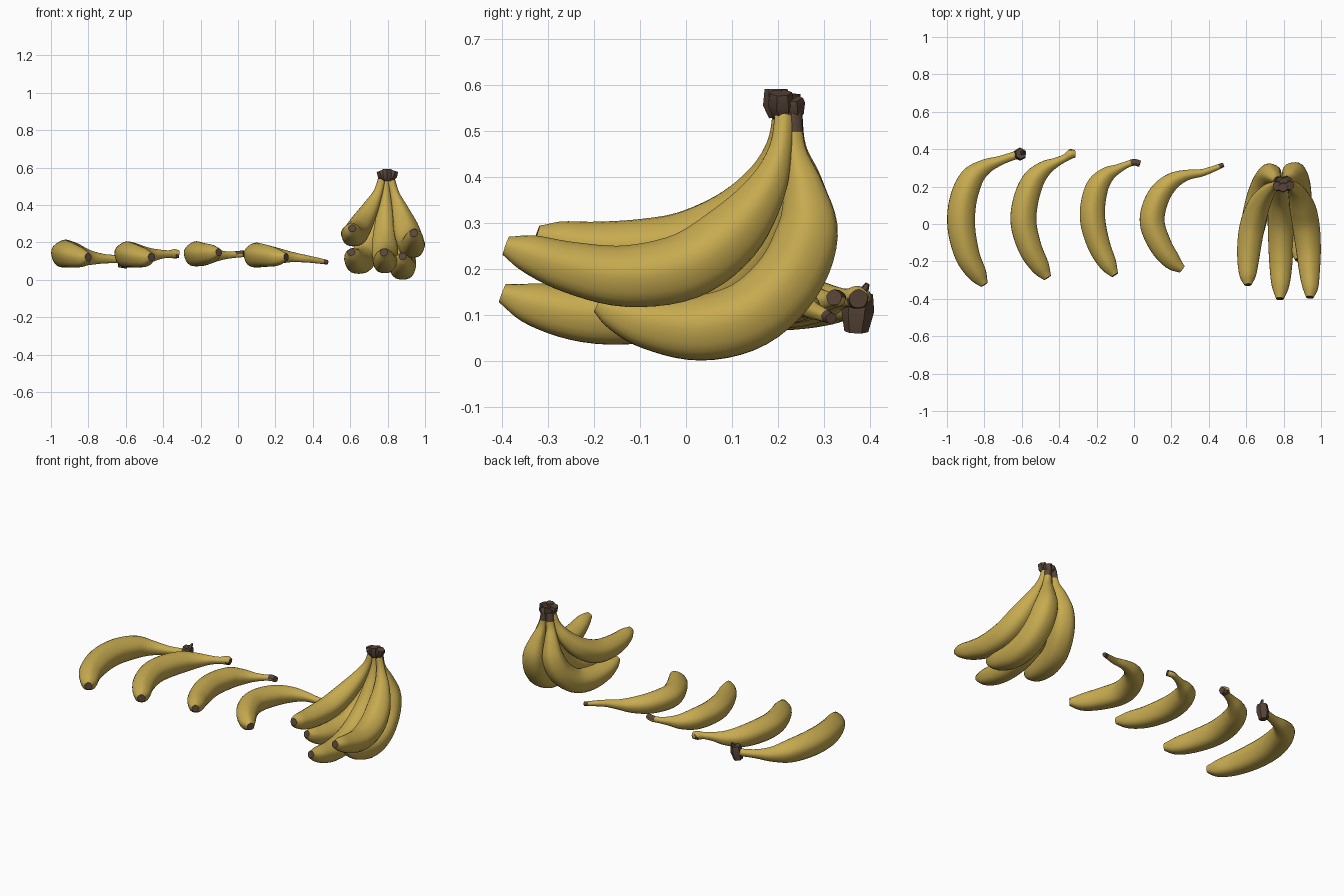
import bpy, bmesh, math
from mathutils import Vector


def material(name, rgb):
    m = bpy.data.materials.new(name)
    m.diffuse_color = (*rgb, 1)
    return m


YELLOW = material("banana yellow", (0.57, 0.405, 0.08))
BROWN = material("stem brown", (0.1, 0.06, 0.04))


def spline(pts, steps):
    """Catmull-Rom through (x, y, z, radius) points."""
    p = [Vector(q) for q in pts]
    p = [2 * p[0] - p[1]] + p + [2 * p[-1] - p[-2]]
    out = []
    for i in range(1, len(p) - 2):
        a, b, c, d = p[i - 1:i + 3]
        for s in range(steps):
            t = s / steps
            out.append(0.5 * (2 * b + (c - a) * t + (2 * a - 5 * b + 4 * c - d) * t * t
                              + (3 * b - a - 3 * c + d) * t ** 3))
    out.append(p[-2])
    return out


def tube(name, pts, sides=24, steps=5, ridge=0.025, stem=0.0, side=0, tip=True, brown=False):
    """Sweep a softly five-sided section. The tip cap is brown, as is the last
    'stem' length (only its upper or lower half if side is 1 or -1)."""
    path = spline(pts, steps)
    pos = [q.xyz for q in path]
    dist = [0.0]
    for a, b in zip(pos, pos[1:]):
        dist.append(dist[-1] + (b - a).length)
    bm = bmesh.new()
    rings = []
    u = None
    for i, c in enumerate(pos):
        d = (pos[min(i + 1, len(pos) - 1)] - pos[max(i - 1, 0)]).normalized()
        if u is None:
            u = Vector((0, 0, 1)) if abs(d.z) < 0.9 else Vector((0, 1, 0))
        u = (u - d * u.dot(d)).normalized()
        v = d.cross(u)
        ring = []
        for k in range(sides):
            a = 2 * math.pi * k / sides
            r = max(path[i].w, 0.004) * (1 + ridge * math.cos(5 * a))
            ring.append(bm.verts.new(c + r * (math.cos(a) * u + math.sin(a) * v)))
        rings.append(ring)
    for i in range(len(rings) - 1):
        mid = (dist[i] + dist[i + 1]) / 2
        mz = (pos[i].z + pos[i + 1].z) / 2
        for k in range(sides):
            n = (k + 1) % sides
            f = bm.faces.new((rings[i][k], rings[i][n], rings[i + 1][n], rings[i + 1][k]))
            dark = mid > dist[-1] - stem and (f.calc_center_median().z - mz) * side >= 0
            f.material_index = int(brown or dark)
            f.smooth = True
    bm.faces.new(rings[0][::-1]).material_index = int(brown or tip)
    bm.faces.new(rings[-1]).material_index = int(brown or stem > 0)
    bmesh.ops.recalc_face_normals(bm, faces=bm.faces)
    me = bpy.data.meshes.new(name)
    bm.to_mesh(me)
    bm.free()
    me.materials.append(YELLOW)
    me.materials.append(BROWN)
    me.set_sharp_from_angle(angle=math.radians(40))
    ob = bpy.data.objects.new(name, me)
    bpy.context.collection.objects.link(ob)
    return ob


# Loose bananas lying flat, from blossom tip to stem
tube("loose_banana_1", [
    (-.80, -.325, .121, .021), (-.835, -.27, .117, .049), (-.89, -.17, .129, .066),
    (-.923, -.02, .137, .074), (-.915, .12, .138, .073), (-.87, .24, .13, .064),
    (-.80, .303, .118, .042), (-.72, .337, .112, .026), (-.65, .362, .11, .022),
    (-.61, .372, .11, .024)], stem=.02)
tube("loose_banana_2", [
    (-.462, -.288, .121, .022), (-.50, -.23, .117, .049), (-.555, -.13, .127, .063),
    (-.59, 0, .134, .069), (-.58, .12, .134, .068), (-.54, .23, .13, .06),
    (-.48, .295, .13, .042), (-.42, .328, .135, .026), (-.37, .352, .137, .02),
    (-.34, .372, .138, .025), (-.315, .375, .135, .02)], stem=.03, side=-1)
tube("loose_banana_3", [
    (-.102, -.273, .148, .02), (-.138, -.215, .14, .046), (-.185, -.12, .135, .06),
    (-.218, 0, .137, .067), (-.22, .1, .137, .066), (-.195, .2, .135, .06),
    (-.145, .262, .13, .043), (-.09, .293, .13, .026), (-.04, .317, .132, .018),
    (.0, .33, .136, .018), (.032, .322, .138, .017)], stem=.045, side=1)
tube("loose_banana_4", [
    (.258, -.243, .121, .021), (.205, -.2, .12, .047), (.145, -.12, .127, .06),
    (.10, -.01, .13, .066), (.105, .08, .131, .065), (.145, .17, .129, .058),
    (.21, .232, .126, .044), (.285, .262, .121, .028), (.36, .273, .112, .02),
    (.42, .293, .103, .016), (.478, .316, .093, .012)], stem=.025)

# Torn stem ends of the loose bananas
tube("stem_stub_1", [(-.618, .368, .064, .026), (-.61, .37, .11, .036), (-.604, .374, .148, .03)],
     sides=6, steps=1, ridge=.1, brown=True)
tube("stem_splinter_1", [(-.60, .375, .13, .018), (-.59, .395, .168, .005)],
     sides=5, steps=1, brown=True)
tube("stem_end_2", [(-.345, .355, .137, .016), (-.335, .40, .14, .012)],
     sides=5, steps=1, tip=False)

# Bunch: five bananas hanging from one crown, from blossom tip to stem
tube("bunch_upper_right", [
    (.94, -.392, .25, .021), (.943, -.34, .232, .042), (.938, -.25, .202, .056),
    (.932, -.13, .183, .067), (.918, 0, .205, .073), (.897, .10, .275, .068),
    (.868, .172, .37, .045), (.838, .205, .46, .025), (.815, .215, .55, .02)], stem=.02)
tube("bunch_middle", [
    (.78, -.4, .147, .021), (.783, -.33, .122, .047), (.785, -.22, .1, .061),
    (.785, -.1, .104, .067), (.785, .02, .14, .07), (.785, .13, .23, .064),
    (.787, .195, .36, .045), (.79, .215, .46, .026), (.79, .22, .55, .02)], stem=.02)
tube("bunch_upper_left", [
    (.61, -.325, .275, .02), (.608, -.28, .261, .043), (.61, -.2, .245, .057),
    (.618, -.1, .242, .065), (.635, 0, .257, .067), (.667, .1, .31, .06),
    (.712, .17, .39, .043), (.75, .2, .47, .025), (.772, .21, .55, .02)], stem=.02)
tube("bunch_lower_right", [
    (.88, -.192, .125, .02), (.88, -.15, .105, .041), (.88, -.08, .083, .059),
    (.88, .03, .07, .071), (.875, .14, .1, .075), (.866, .225, .18, .074),
    (.855, .265, .28, .067), (.838, .257, .375, .044), (.82, .237, .46, .024),
    (.81, .232, .55, .02)], stem=.055)
tube("bunch_lower_left", [
    (.605, -.192, .148, .02), (.612, -.15, .13, .041), (.625, -.08, .108, .058),
    (.645, .03, .098, .068), (.672, .14, .12, .07), (.705, .225, .195, .07),
    (.728, .262, .29, .062), (.745, .255, .385, .042), (.763, .237, .465, .024),
    (.775, .232, .55, .02)], stem=.055)

# Crown: rough chunks of cut stem overlapping around a core, flaring upwards
tube("crown_core", [(.797, .213, .53, .03), (.8, .212, .58, .034)],
     sides=8, steps=1, ridge=.1, brown=True)
for i, (x, y, z, lean) in enumerate([(.77, .202, .583, -.018), (.797, .193, .592, 0),
                                     (.828, .205, .583, .016), (.785, .224, .572, -.008),
                                     (.815, .227, .572, .01)]):
    tube(f"crown_chunk_{i + 1}", [(x - lean, y + .006, .532, .021), (x, y, .558, .029),
                                  (x + lean * .5, y, z, .025)],
         sides=6, steps=1, ridge=.12, brown=True)
